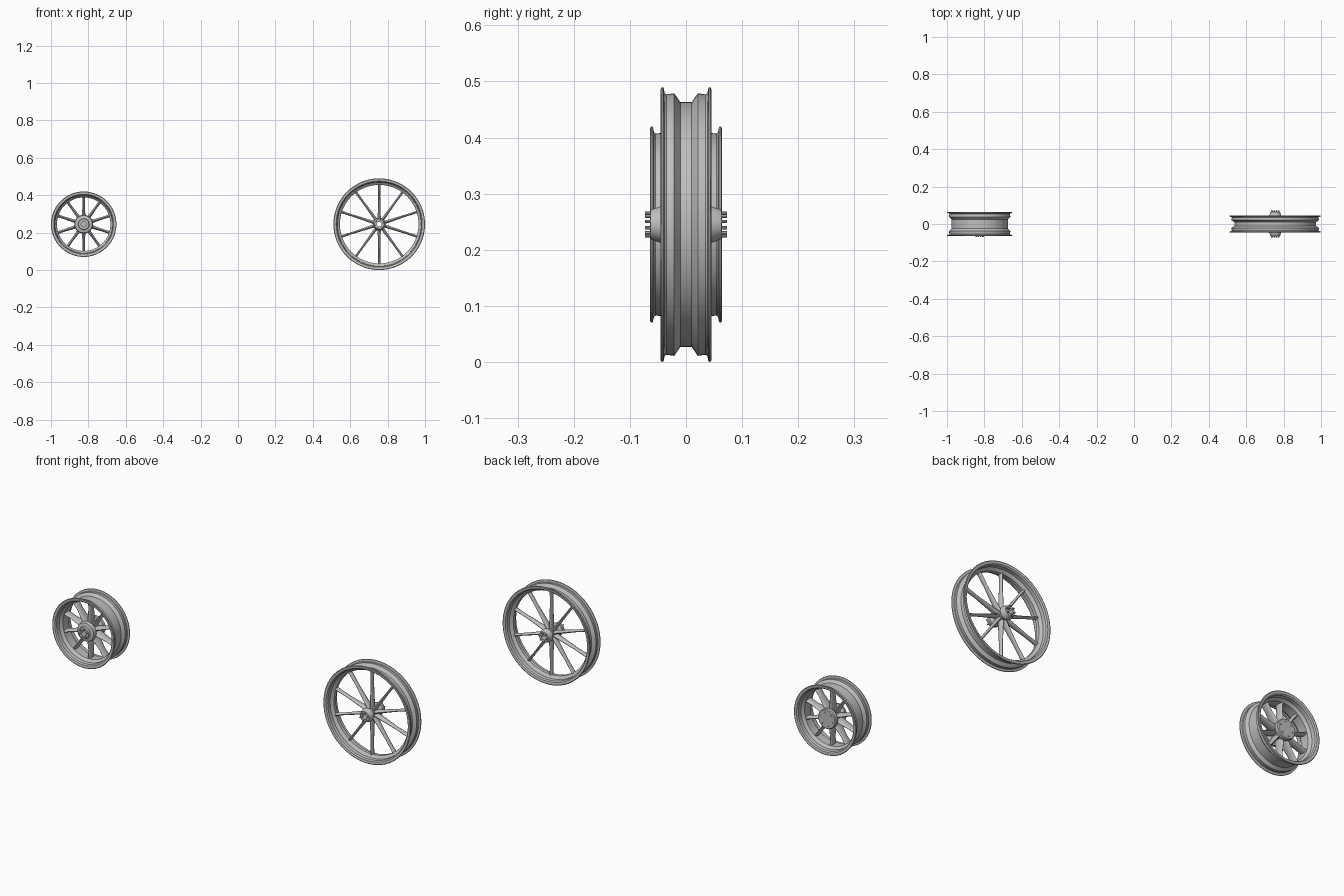
import bpy, bmesh
from math import pi, sin, cos
from mathutils import Matrix, Vector

if "Cube" in bpy.data.objects:
    bpy.data.objects.remove(bpy.data.objects["Cube"])

metal = bpy.data.materials.new("grey metal")
metal.use_nodes = True
GREY = (0.52, 0.52, 0.52, 1)
metal.diffuse_color = GREY
metal.node_tree.nodes["Principled BSDF"].inputs["Base Color"].default_value = GREY


def finish(bm, name, centre):
    bmesh.ops.remove_doubles(bm, verts=bm.verts, dist=1e-5)
    bmesh.ops.recalc_face_normals(bm, faces=bm.faces)
    mesh = bpy.data.meshes.new(name)
    bm.to_mesh(mesh)
    bm.free()
    ob = bpy.data.objects.new(name, mesh)
    bpy.context.collection.objects.link(ob)
    mesh.materials.append(metal)
    ob.location = centre
    bpy.ops.object.select_all(action="DESELECT")
    ob.select_set(True)
    bpy.context.view_layer.objects.active = ob
    bpy.ops.object.shade_smooth_by_angle(angle=pi / 5)
    return ob


def lathe(name, profile, centre, steps=72):
    """Revolve a closed (y, radius) outline around the axle."""
    bm = bmesh.new()
    verts = [bm.verts.new((0, y, r)) for y, r in profile]
    edges = [bm.edges.new((v, verts[i - 1])) for i, v in enumerate(verts)]
    bmesh.ops.spin(bm, geom=verts + edges, cent=(0, 0, 0), axis=(0, 1, 0),
                   angle=2 * pi, steps=steps)
    return finish(bm, name, centre)


def rim(name, centre, radius, half, well, slope, well_r, wall):
    """Drop-centre rim: flanges, bead seats and a deep well."""
    seat = radius - 0.013
    outer = [(half - 0.002, radius), (half - 0.005, radius - 0.001),
             (half - 0.007, seat + 0.002), (half - 0.010, seat),
             (slope, seat + 0.002), (well, well_r)]
    inner = [(well - 0.002, well_r - wall), (slope - 0.002, seat - wall),
             (half - 0.008, seat - 0.007), (half - 0.002, seat - 0.002),
             (half, radius - 0.003)]
    loop = ([(-y, r) for y, r in outer] + outer[::-1]
            + inner[::-1] + [(-y, r) for y, r in inner])
    return lathe(name, loop, centre)


def spokes(name, centre, count, r0, r1, hub_size, rim_size):
    """Tapered oval blades from the hub to the rim."""
    bm = bmesh.new()
    sides = 12
    for k in range(count):
        turn = Matrix.Rotation(2 * pi * k / count, 4, "Y")
        rings = []
        for r, (w, d) in ((r0, hub_size), ((r0 + 2 * r1) / 3, rim_size),
                          (r1, (rim_size[0] * 1.2, rim_size[1] * 1.15))):
            rings.append([bm.verts.new(turn @ Vector(
                (w / 2 * cos(2 * pi * i / sides),
                 d / 2 * sin(2 * pi * i / sides), r))) for i in range(sides)])
        for a, b in zip(rings, rings[1:]):
            for i in range(sides):
                bm.faces.new((a[i - 1], a[i], b[i], b[i - 1]))
        bm.faces.new(rings[0])
        bm.faces.new(rings[-1])
    return finish(bm, name, centre)


def bolts(name, centre, ring, reach, ends, count=6):
    bm = bmesh.new()
    for end in ends:
        for k in range(count):
            a = 2 * pi * k / count + pi / 12
            place = Matrix.Translation((ring * cos(a), end * reach, ring * sin(a)))
            bmesh.ops.create_cone(bm, cap_ends=True, segments=8, radius1=0.003,
                                  radius2=0.003, depth=0.012,
                                  matrix=place @ Matrix.Rotation(pi / 2, 4, "X"))
    return finish(bm, name, centre)


# Large narrow wheel on the left
big = (0.755, 0, 0.245)
rim("large_rim", big, 0.245, 0.045, 0.010, 0.021, 0.218, 0.008)
spokes("large_spokes", big, 10, 0.015, 0.213, (0.018, 0.036), (0.011, 0.022))
half_hub = [(0.063, 0.013), (0.063, 0.026), (0.058, 0.028),
            (0.044, 0.033), (0.036, 0.034), (0.022, 0.024)]
lathe("large_hub", half_hub + [(-y, r) for y, r in half_hub[::-1]], big, 48)
bolts("large_hub_bolts", big, 0.021, 0.067, (-1, 1))

# Small wide wheel on the right
small = (-0.825, 0, 0.245)
rim("small_rim", small, 0.175, 0.064, 0.025, 0.038, 0.151, 0.008)
spokes("small_spokes", small, 10, 0.025, 0.146, (0.020, 0.062), (0.013, 0.040))
lathe("small_hub", [(-0.062, 0.014), (-0.062, 0.028), (-0.050, 0.030),
                    (-0.046, 0.046), (-0.030, 0.050), (-0.020, 0.036),
                    (0.020, 0.036), (0.030, 0.050), (0.046, 0.050),
                    (0.050, 0.046), (0.050, 0.0001), (0.030, 0.0001),
                    (0.030, 0.014)], small, 48)
bolts("small_hub_bolts", small, 0.021, 0.064, (-1,))
bolts("small_disc_bolts", small, 0.034, 0.048, (1,))
